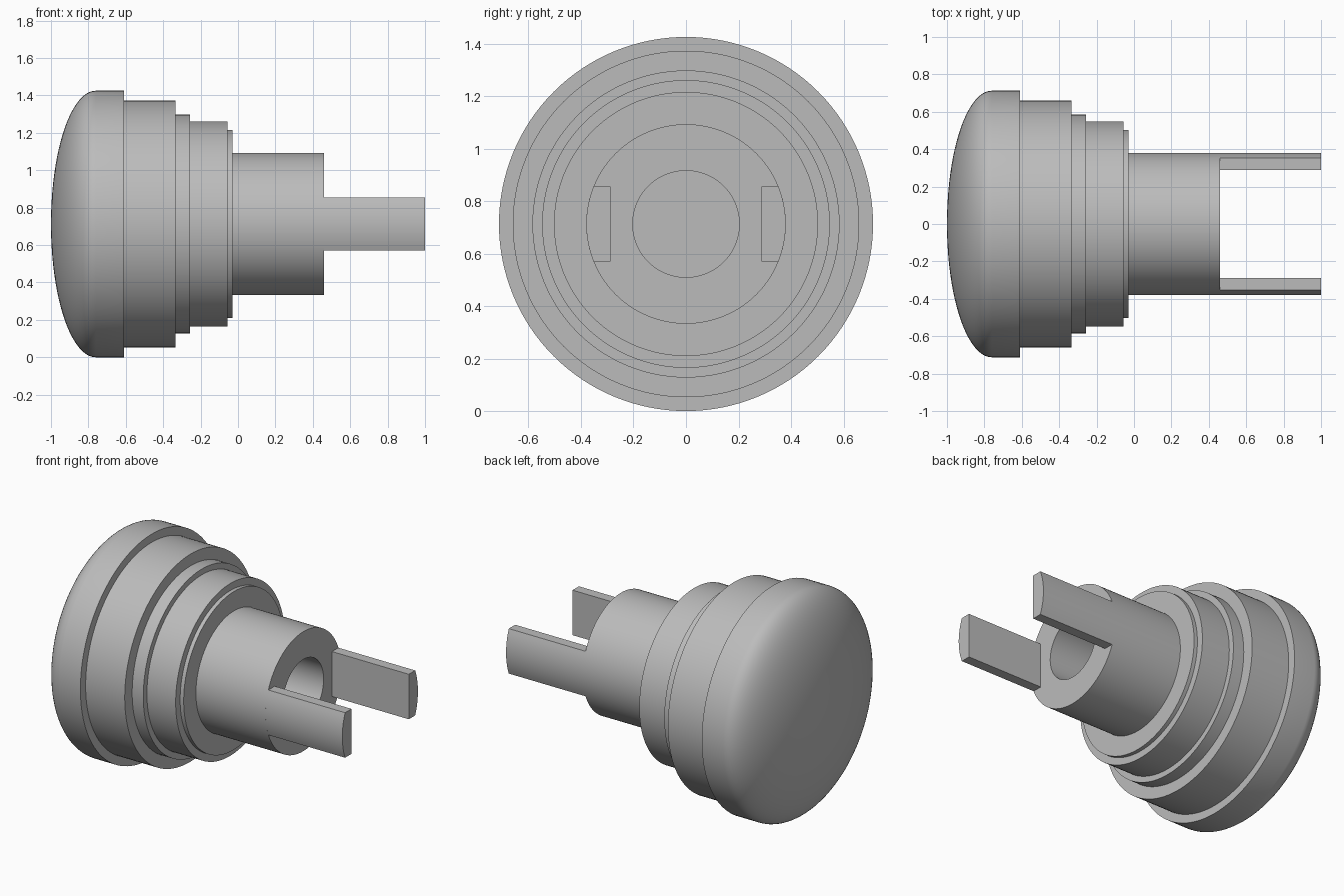
import bpy
import bmesh
from math import sin, cos, asin, pi

default = bpy.data.objects.get("Cube")
if default:
    bpy.data.objects.remove(default, do_unlink=True)

SEGMENTS = 128
RADIUS = 0.7125          # widest radius, also the axis height
SHAFT_R, SHAFT_END = 0.38, 0.46

grey = bpy.data.materials.new("plain grey")
grey.use_nodes = True
colour = (0.5, 0.5, 0.5, 1)
grey.diffuse_color = colour
grey.node_tree.nodes["Principled BSDF"].inputs["Base Color"].default_value = colour


def finish(name, bm):
    """Turn a bmesh into a shaded object resting on the shared axis."""
    mesh = bpy.data.meshes.new(name)
    bm.to_mesh(mesh)
    bm.free()
    mesh.materials.append(grey)
    obj = bpy.data.objects.new(name, mesh)
    obj.location.z = RADIUS
    bpy.context.collection.objects.link(obj)
    bpy.ops.object.select_all(action='DESELECT')
    obj.select_set(True)
    bpy.context.view_layer.objects.active = obj
    bpy.ops.object.shade_smooth_by_angle(angle=pi / 6)
    return obj


def lathe(name, profile):
    """Revolve (x, radius) points around the x axis."""
    bm = bmesh.new()
    rings = []
    for x, r in profile:
        angles = [2 * pi * i / SEGMENTS for i in range(SEGMENTS)]
        rings.append([bm.verts.new((x, -r * sin(a), r * cos(a))) for a in angles])
    for a, b in zip(rings, rings[1:]):
        for i in range(SEGMENTS):
            j = (i + 1) % SEGMENTS
            bm.faces.new((a[i], a[j], b[j], b[i]))
    bmesh.ops.remove_doubles(bm, verts=bm.verts, dist=1e-5)
    return finish(name, bm)


# Domed cap with a straight rim
dome = [(-0.76 - 0.24 * cos(t), RADIUS * sin(t))
        for t in (pi / 2 * i / 24 for i in range(25))]
lathe("domed_cap", dome + [(-0.61, RADIUS), (-0.61, 0.66)])

# Stepped rings, each ending in a shoulder down to the next radius
steps = [("wide_collar", -0.61, -0.335, 0.66, 0.585),
         ("thin_ring", -0.335, -0.257, 0.585, 0.548),
         ("narrow_collar", -0.257, -0.055, 0.548, 0.503),
         ("end_lip", -0.055, -0.03, 0.503, SHAFT_R)]
for name, start, end, radius, next_radius in steps:
    lathe(name, [(start, radius), (end, radius), (end, next_radius)])

# Shaft with a blind bore in its end
lathe("bored_shaft", [(-0.03, SHAFT_R), (SHAFT_END, SHAFT_R),
                      (SHAFT_END, 0.203), (-0.03, 0.203), (-0.03, 0)])

# Two prongs, flat inside and following the shaft curve outside
HALF_HEIGHT, INNER_Y = 0.143, 0.288
spread = asin(HALF_HEIGHT / SHAFT_R)
for name, side in (("back_prong", 1), ("front_prong", -1)):
    section = [(INNER_Y, HALF_HEIGHT), (INNER_Y, -HALF_HEIGHT)]
    for i in range(13):
        a = spread * (i / 6 - 1)
        section.append((SHAFT_R * cos(a), SHAFT_R * sin(a)))
    bm = bmesh.new()
    base = bm.faces.new([bm.verts.new((SHAFT_END, side * y, z)) for y, z in section])
    tip = bmesh.ops.extrude_face_region(bm, geom=[base], use_keep_orig=True)
    moved = [v for v in tip["geom"] if isinstance(v, bmesh.types.BMVert)]
    bmesh.ops.translate(bm, verts=moved, vec=(1 - SHAFT_END, 0, 0))
    bmesh.ops.recalc_face_normals(bm, faces=bm.faces)
    finish(name, bm)
